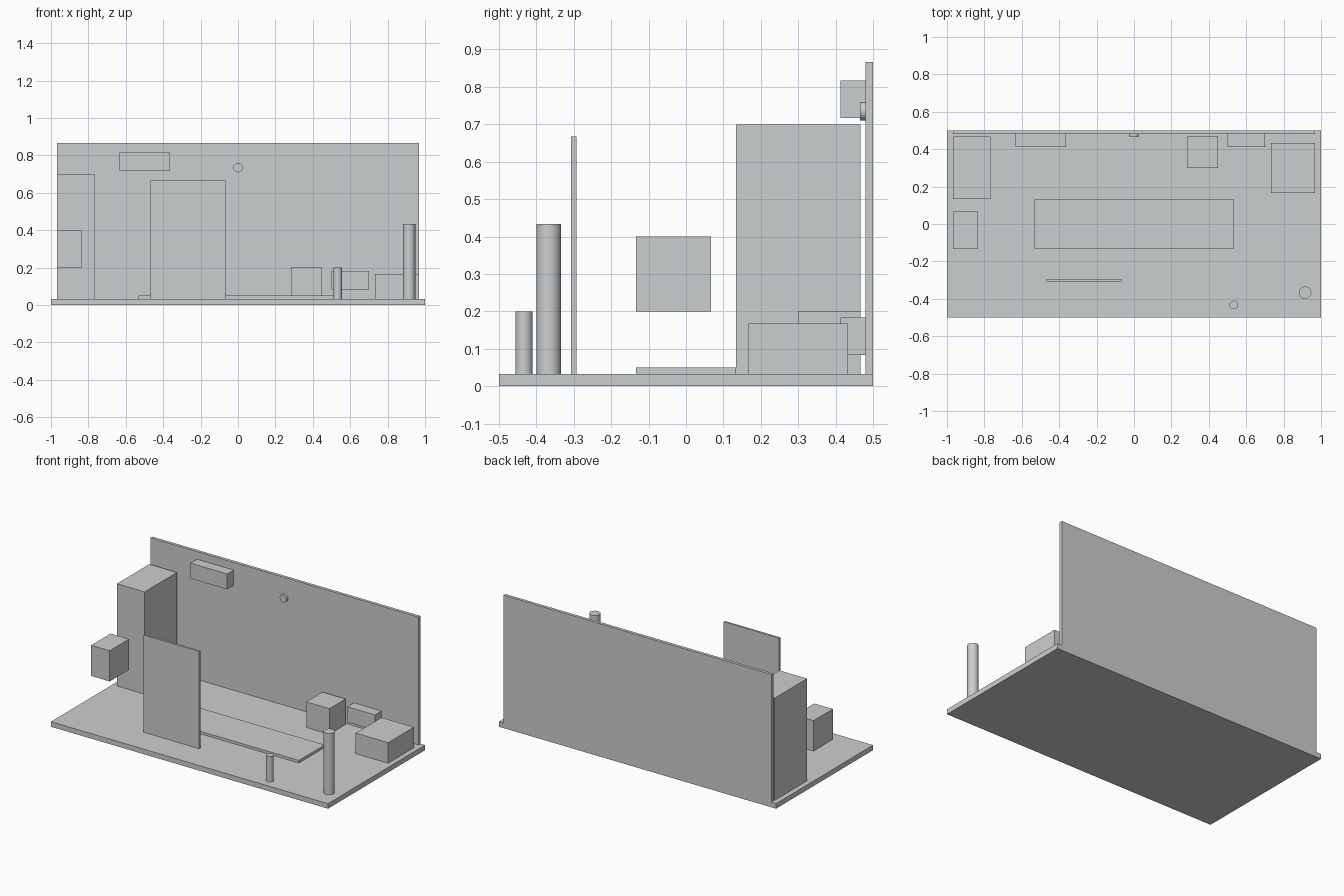
import bpy
import math

cube = bpy.data.objects.get("Cube")
if cube:
    bpy.data.objects.remove(cube, do_unlink=True)

COLOUR = (0.6, 0.62, 0.63, 1.0)
grey = bpy.data.materials.new("light_grey")
grey.use_nodes = True
grey.diffuse_color = COLOUR
grey.node_tree.nodes["Principled BSDF"].inputs["Base Color"].default_value = COLOUR

FLOOR = 0.033
WALL = 0.48


def box(name, x, y, z):
    """Box from its (min, max) range along each axis."""
    spans = (x, y, z)
    bpy.ops.mesh.primitive_cube_add(size=1, location=[(a + b) / 2 for a, b in spans])
    ob = bpy.context.object
    ob.name = name
    ob.scale = [b - a for a, b in spans]
    bpy.ops.object.transform_apply(location=False, rotation=False, scale=True)
    ob.data.materials.append(grey)


def cylinder(name, centre, radius, length, tilt=0):
    bpy.ops.mesh.primitive_cylinder_add(vertices=32, radius=radius, depth=length,
                                        location=centre, rotation=(tilt, 0, 0))
    ob = bpy.context.object
    ob.name = name
    ob.data.materials.append(grey)
    bpy.ops.object.shade_smooth_by_angle(angle=math.radians(40))


def post(name, x, y, radius, top):
    """Upright cylinder standing on the floor."""
    cylinder(name, (x, y, (FLOOR + top) / 2), radius, top - FLOOR)


# Room shell
box("floor", (-1, 1), (-0.5, 0.5), (0, FLOOR))
box("back_wall", (-0.967, 0.967), (WALL, 0.5), (FLOOR, 0.867))

# Furniture standing on the floor
box("tall_cabinet", (-0.967, -0.767), (0.133, 0.467), (FLOOR, 0.7))
box("standing_panel", (-0.467, -0.067), (-0.307, -0.293), (FLOOR, 0.667))
box("floor_mat", (-0.533, 0.533), (-0.133, 0.133), (FLOOR, 0.05))
box("small_crate", (0.283, 0.45), (0.3, 0.467), (FLOOR, 0.2))
box("low_cabinet", (0.733, 0.967), (0.167, 0.433), (FLOOR, 0.167))

# Raised boxes
box("side_box", (-0.967, -0.833), (-0.133, 0.067), (0.2, 0.4))
box("upper_wall_box", (-0.633, -0.367), (0.413, WALL), (0.717, 0.817))
box("lower_wall_box", (0.5, 0.7), (0.413, WALL), (0.083, 0.183))

# Round parts
post("tall_post", 0.915, -0.367, 0.033, 0.433)
post("short_post", 0.533, -0.433, 0.023, 0.2)
cylinder("wall_disc", (0, 0.473, 0.735), 0.025, 0.015, math.pi / 2)
